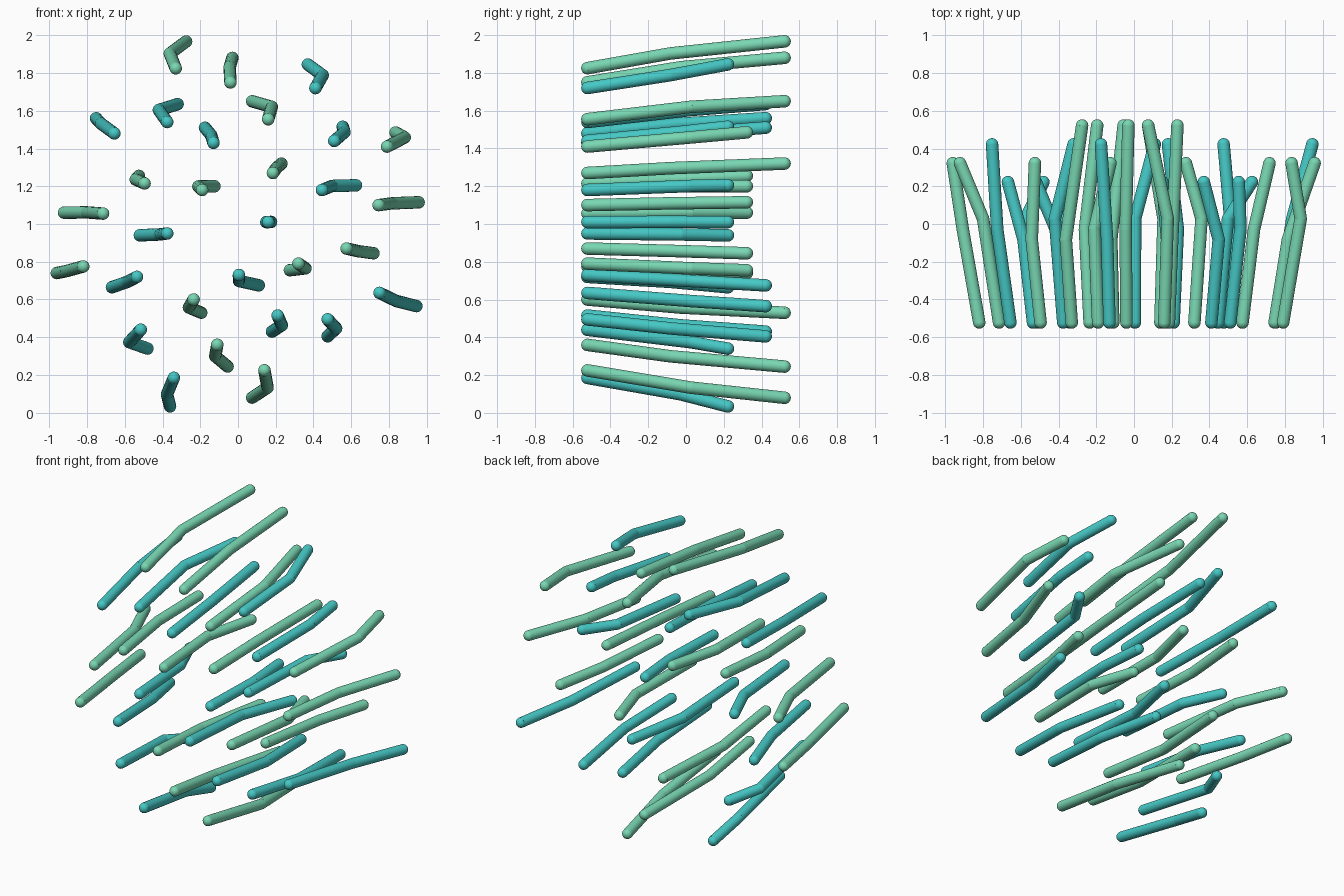
import bpy, bmesh
from mathutils import Vector, Matrix

if "Cube" in bpy.data.objects:
    bpy.data.objects.remove(bpy.data.objects["Cube"])

R = 0.033          # rod radius
Y_FRONT = -0.522   # all rods start on one plane
CENTRE = Vector((0, 0, 1))

# Spiral (sunflower) order: front x, front z, back x, back z
RODS = [
    (.16, 1.01, .15, 1.01), (-.19, 1.18, -.125, 1.20), (.005, .73, .11, .675),
    (.185, 1.27, .23, 1.32), (-.375, .95, -.52, .94), (.32, .79, .275, .755),
    (-.13, 1.43, -.175, 1.51), (-.235, .60, -.195, .53), (.445, 1.18, .625, 1.205),
    (-.495, 1.215, -.525, 1.255), (.21, .515, .18, .43), (.16, 1.555, .075, 1.65),
    (-.535, .72, -.668, .665), (.575, .87, .718, .845), (-.375, 1.54, -.32, 1.635),
    (-.11, .36, -.055, .245), (.51, 1.44, .555, 1.515), (-.715, 1.055, -.922, 1.06),
    (.475, .495, .475, .405), (-.04, 1.75, -.03, 1.88), (-.515, .44, -.48, .34),
    (.745, 1.10, .957, 1.115), (-.655, 1.48, -.752, 1.56), (.14, .225, .075, .08),
    (.41, 1.72, .37, 1.845), (-.82, .775, -.96, .74), (.75, .635, .945, .565),
    (-.33, 1.825, -.275, 1.967), (-.34, .185, -.36, .034), (.79, 1.41, .835, 1.485),
]


def material(name, color):
    m = bpy.data.materials.new(name)
    m.diffuse_color = (*color, 1)
    m.use_nodes = True
    m.node_tree.nodes["Principled BSDF"].inputs["Base Color"].default_value = m.diffuse_color
    return m


def tube(bm, a, b):
    d = b - a
    mat = Matrix.Translation((a + b) / 2) @ d.to_track_quat('Z', 'Y').to_matrix().to_4x4()
    bmesh.ops.create_cone(bm, cap_ends=True, segments=24, radius1=R, radius2=R,
                          depth=d.length, matrix=mat)


def bent_rod(name, points, mat):
    bm = bmesh.new()
    for a, b in zip(points, points[1:]):
        tube(bm, a, b)
    # round ends and elbow
    for p in points:
        bmesh.ops.create_uvsphere(bm, u_segments=24, v_segments=12, radius=R,
                                  matrix=Matrix.Translation(p))
    me = bpy.data.meshes.new(name)
    bm.to_mesh(me)
    bm.free()
    me.materials.append(mat)
    ob = bpy.data.objects.new(name, me)
    bpy.context.collection.objects.link(ob)
    bpy.context.view_layer.objects.active = ob
    ob.select_set(True)
    bpy.ops.object.shade_smooth_by_angle()
    ob.select_set(False)


mats = [material("teal", (.06, .58, .56)), material("mint", (.19, .68, .45))]

# Rods splay outward to an elbow, then sway to their back end
for i, (fx, fz, bx, bz) in enumerate(RODS):
    front = Vector((fx, Y_FRONT, fz))
    y_mid = -0.083 + 0.055 * (i % 3)
    y_back = 0.222 + 0.1 * (i % 4)
    spread = 1 + 0.215 * (y_mid - Y_FRONT)
    elbow = CENTRE + (front - CENTRE) * spread
    elbow.y = y_mid
    bent_rod(f"rod_{i + 1:02d}", [front, elbow, Vector((bx, y_back, bz))], mats[i % 2])
